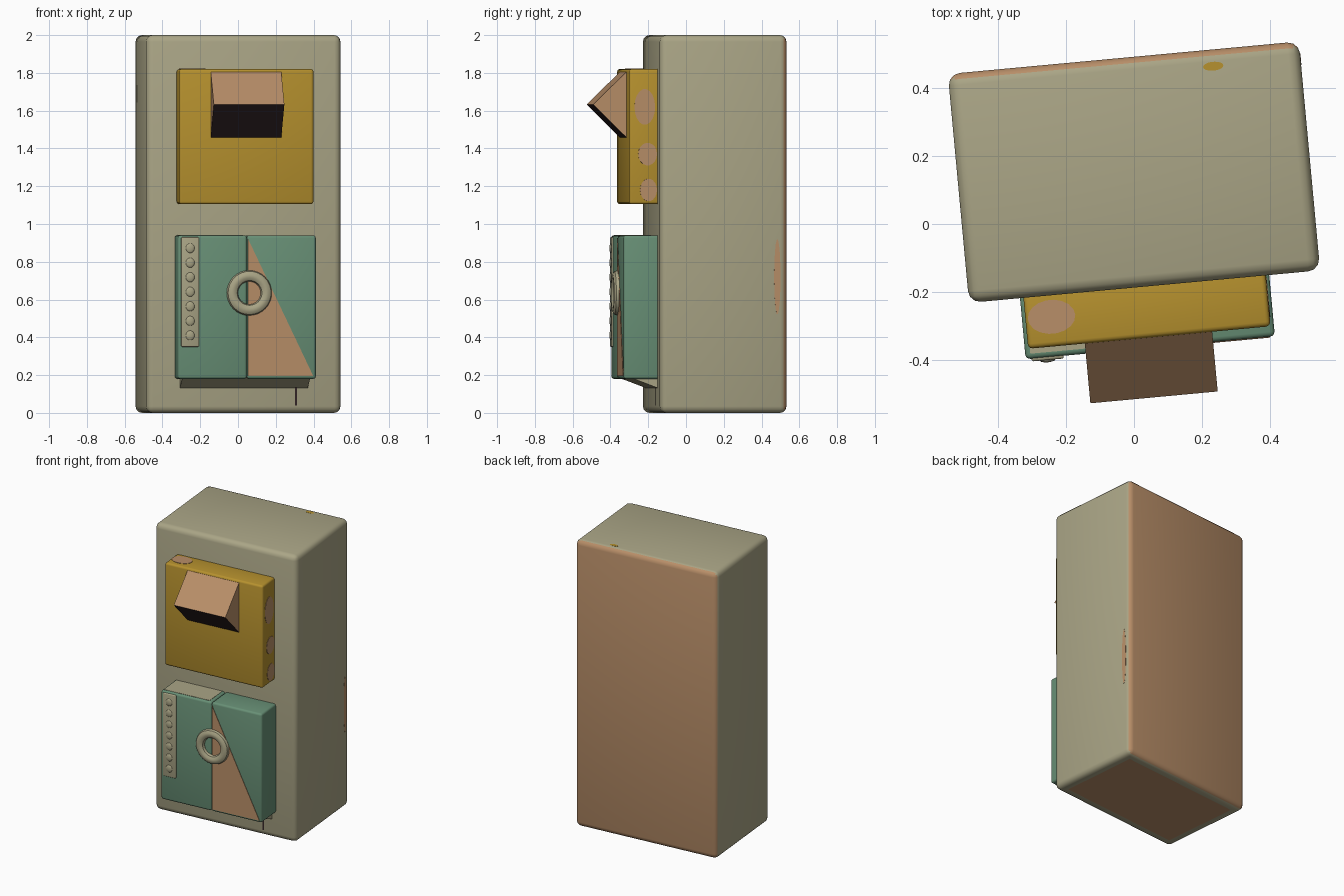
import bpy, bmesh, math
from mathutils import Matrix, Vector

if "Cube" in bpy.data.objects:
    bpy.data.objects.remove(bpy.data.objects["Cube"])

# whole model is turned slightly about z
M = Matrix.Translation((0, 0.152, 0)) @ Matrix.Rotation(math.radians(5.3), 4, 'Z')


def material(name, srgb):
    m = bpy.data.materials.new(name)
    lin = [((v / 255 + 0.055) / 1.055) ** 2.4 for v in srgb]
    m.diffuse_color = (*lin, 1)
    m.use_nodes = True
    m.node_tree.nodes["Principled BSDF"].inputs["Base Color"].default_value = m.diffuse_color
    return m


BEIGE = material("beige", (170, 165, 134))
TAN = material("tan", (184, 142, 104))
YELLOW = material("mustard_yellow", (182, 145, 46))
TEAL = material("teal_green", (104, 144, 118))
DARK = material("dark_brown", (50, 36, 38))


def finish(name, bm, mats, rule=None, smooth=True):
    bmesh.ops.recalc_face_normals(bm, faces=bm.faces)
    bm.normal_update()
    if rule:
        for f in bm.faces:
            f.material_index = rule(f)
    me = bpy.data.meshes.new(name)
    bm.to_mesh(me)
    bm.free()
    ob = bpy.data.objects.new(name, me)
    bpy.context.collection.objects.link(ob)
    for m in mats:
        me.materials.append(m)
    ob.matrix_world = M
    if smooth:
        bpy.ops.object.select_all(action='DESELECT')
        ob.select_set(True)
        bpy.context.view_layer.objects.active = ob
        bpy.ops.object.shade_smooth_by_angle(angle=math.radians(35))
    return ob


def box(name, lo, hi, bevel, mats, rule=None, bottom_inset=0):
    bm = bmesh.new()
    lo, hi = Vector(lo), Vector(hi)
    size = hi - lo
    bmesh.ops.create_cube(bm, size=1, matrix=Matrix.Translation((lo + hi) / 2) @ Matrix.Diagonal((*size, 1)))
    bmesh.ops.bevel(bm, geom=bm.edges[:], offset=bevel, segments=3, profile=0.5, affect='EDGES')
    if bottom_inset:
        bm.normal_update()
        base = [f for f in bm.faces if f.normal.z < -0.99]
        bmesh.ops.inset_region(bm, faces=base, thickness=bottom_inset)
    return finish(name, bm, mats, rule)


def slab(name, outline, offset, mats, rule=None):
    """Flat outline of 3D points pushed along an offset."""
    bm = bmesh.new()
    face = bm.faces.new([bm.verts.new(p) for p in outline])
    ext = bmesh.ops.extrude_face_region(bm, geom=[face], use_keep_orig=True)
    bmesh.ops.translate(bm, vec=offset, verts=[g for g in ext['geom'] if isinstance(g, bmesh.types.BMVert)])
    return finish(name, bm, mats, rule, smooth=False)


# cabinet body: tan back and tan underside with beige rim
def body_rule(f):
    c = f.calc_center_median()
    if f.normal.y > 0.6:
        return 1
    if f.normal.z < -0.99 and abs(c.x) < 0.1 and abs(c.y) < 0.1:
        return 1
    return 0


box("cabinet_body", (-0.517, -0.337, 0.0), (0.517, 0.337, 2.0), 0.035, [BEIGE, TAN], body_rule, 0.04)

# upper panel with worn patches
box("upper_panel", (-0.357, -0.487, 1.105), (0.357, -0.30, 1.82), 0.014, [YELLOW])


def ring_points(cu, cv, ru, rv, n=18):
    return [(cu + ru * math.cos(2 * math.pi * i / n), cv + rv * math.sin(2 * math.pi * i / n)) for i in range(n)]


for i, (y, z, ry, rz) in enumerate([(-0.405, 1.62, 0.055, 0.095), (-0.39, 1.37, 0.05, 0.06), (-0.385, 1.18, 0.045, 0.06)]):
    slab(f"side_patch_{i + 1}", [(0.356, u, v) for u, v in ring_points(y, z, ry, rz)], (0.003, 0, 0), [TAN])
slab("top_patch", [(u, v, 1.819) for u, v in ring_points(-0.28, -0.40, 0.07, 0.05)], (0, 0, 0.003), [TAN])
slab("back_edge_mark", [(u, v, 1.999) for u, v in ring_points(0.26, 0.288, 0.03, 0.013)], (0, 0, 0.002), [YELLOW])
slab("rear_side_patch", [(0.516, u, v) for u, v in ring_points(0.285, 0.72, 0.017, 0.2)], (0.002, 0, 0), [TAN])

# wedge hood with dark underside
slab("hood", [(-0.19, -0.475, 1.817), (-0.19, -0.663, 1.633), (-0.19, -0.475, 1.447)],
     (0.375, 0, 0), [TAN, DARK], lambda f: int(f.normal.z < -0.5))

# lower pair of doors meeting at a centre seam
for name, x0, x1 in (("left_door", -0.367, 0.0), ("right_door", 0.0, 0.367)):
    box(name, (x0, -0.517, 0.18), (x1, -0.30, 0.94), 0.014, [TEAL])
slab("left_door_top", [(-0.352, -0.502, 0.939), (-0.02, -0.502, 0.939), (-0.02, -0.34, 0.939), (-0.352, -0.34, 0.939)],
     (0, 0, 0.003), [BEIGE])

# painted triangle on the right door
slab("door_triangle", [(0.006, -0.516, 0.92), (0.006, -0.516, 0.195), (0.352, -0.516, 0.195)], (0, -0.004, 0), [TAN])

# ring handle
bm = bmesh.new()
N, K = 32, 10
grid = []
for i in range(N):
    a = 2 * math.pi * i / N
    row = []
    for j in range(K):
        b = 2 * math.pi * j / K
        r = 0.09 + 0.03 * math.cos(b)
        row.append(bm.verts.new((0.012 + r * math.cos(a), -0.518 + 0.028 * math.sin(b), 0.635 + r * math.sin(a))))
    grid.append(row)
for i in range(N):
    for j in range(K):
        i2, j2 = (i + 1) % N, (j + 1) % K
        bm.faces.new((grid[i][j], grid[i2][j], grid[i2][j2], grid[i][j2]))
finish("ring_handle", bm, [BEIGE])

# studded strip on the left door
box("door_strip", (-0.35, -0.525, 0.35), (-0.255, -0.50, 0.93), 0.006, [BEIGE])
bm = bmesh.new()
for i in range(7):
    mat = Matrix.Translation((-0.303, -0.524, 0.41 + i * 0.077)) @ Matrix.Diagonal((0.024, 0.008, 0.026, 1))
    bmesh.ops.create_uvsphere(bm, u_segments=12, v_segments=8, radius=1, matrix=mat)
finish("strip_studs", bm, [BEIGE])

# sloping ledge under the doors
slab("door_ledge", [(-0.34, -0.33, 0.19), (-0.34, -0.49, 0.19), (-0.34, -0.43, 0.168), (-0.34, -0.33, 0.13)],
     (0.68, 0, 0), [BEIGE])

# thin slot near the foot
slab("foot_slot", [(0.272, -0.336, 0.04), (0.282, -0.336, 0.04), (0.282, -0.336, 0.16), (0.272, -0.336, 0.16)],
     (0, -0.003, 0), [DARK])
